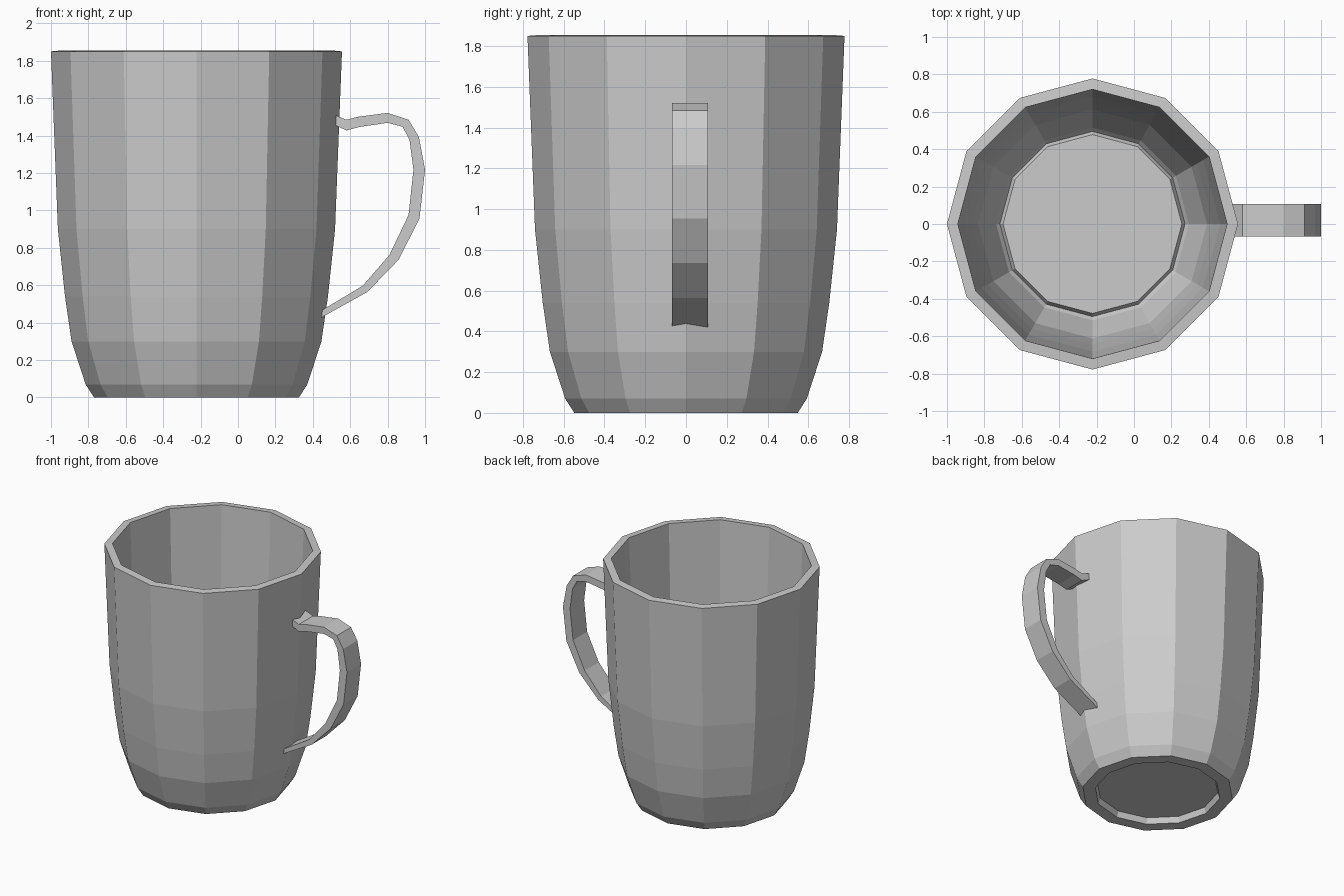
import bpy, bmesh, math

if "Cube" in bpy.data.objects:
    bpy.data.objects.remove(bpy.data.objects["Cube"])

SIDES = 12
AXIS_X = -0.222          # the cup sits left of centre to leave room for the handle

grey = bpy.data.materials.new("plain grey")
grey.diffuse_color = (0.6, 0.6, 0.6, 1)
grey.use_nodes = True
grey.node_tree.nodes["Principled BSDF"].inputs["Base Color"].default_value = grey.diffuse_color


def finish(bm, name):
    bmesh.ops.recalc_face_normals(bm, faces=bm.faces)
    mesh = bpy.data.meshes.new(name)
    bm.to_mesh(mesh)
    bm.free()
    mesh.materials.append(grey)
    obj = bpy.data.objects.new(name, mesh)
    bpy.context.collection.objects.link(obj)
    return obj


def bridge(bm, rings):
    for a, b in zip(rings, rings[1:]):
        n = len(a)
        for i in range(n):
            j = (i + 1) % n
            bm.faces.new((a[i], a[j], b[j], b[i]))
    bm.faces.new(rings[0])
    bm.faces.new(rings[-1])


def lathe(name, profile):
    bm = bmesh.new()
    rings = []
    for r, z in profile:
        angles = [2 * math.pi * i / SIDES for i in range(SIDES)]
        rings.append([bm.verts.new((AXIS_X + r * math.cos(a), r * math.sin(a), z))
                      for a in angles])
    bridge(bm, rings)
    return finish(bm, name)


def strap(name, outer, inner, y0, y1):
    bm = bmesh.new()
    rings = []
    for (xo, zo), (xi, zi) in zip(outer, inner):
        corners = ((xo, y0, zo), (xo, y1, zo), (xi, y1, zi), (xi, y0, zi))
        rings.append([bm.verts.new(c) for c in corners])
    bridge(bm, rings)
    return finish(bm, name)


# Cup: underside recess, foot, outer wall, rim, inner wall, raised floor
lathe("cup", [
    (0.44, 0.045), (0.455, 0.0), (0.548, 0.0), (0.593, 0.07), (0.668, 0.30),
    (0.703, 0.54), (0.741, 0.90), (0.778, 1.85),
    (0.72, 1.855), (0.683, 0.90), (0.646, 0.55), (0.612, 0.32),
    (0.515, 0.085), (0.495, 0.06), (0.478, 0.09),
])

# Handle: flat strap following an outer and an inner curve
outer = [(0.505, 1.515), (0.58, 1.484), (0.64, 1.50), (0.80, 1.521), (0.912, 1.484),
         (0.967, 1.393), (1.0, 1.217), (0.97, 0.955), (0.858, 0.735), (0.692, 0.564),
         (0.43, 0.418)]
inner = [(0.505, 1.462), (0.58, 1.427), (0.65, 1.446), (0.80, 1.468), (0.88, 1.447),
         (0.917, 1.377), (0.938, 1.217), (0.912, 0.976), (0.81, 0.762), (0.666, 0.596),
         (0.43, 0.455)]
strap("handle", outer, inner, -0.068, 0.108)
